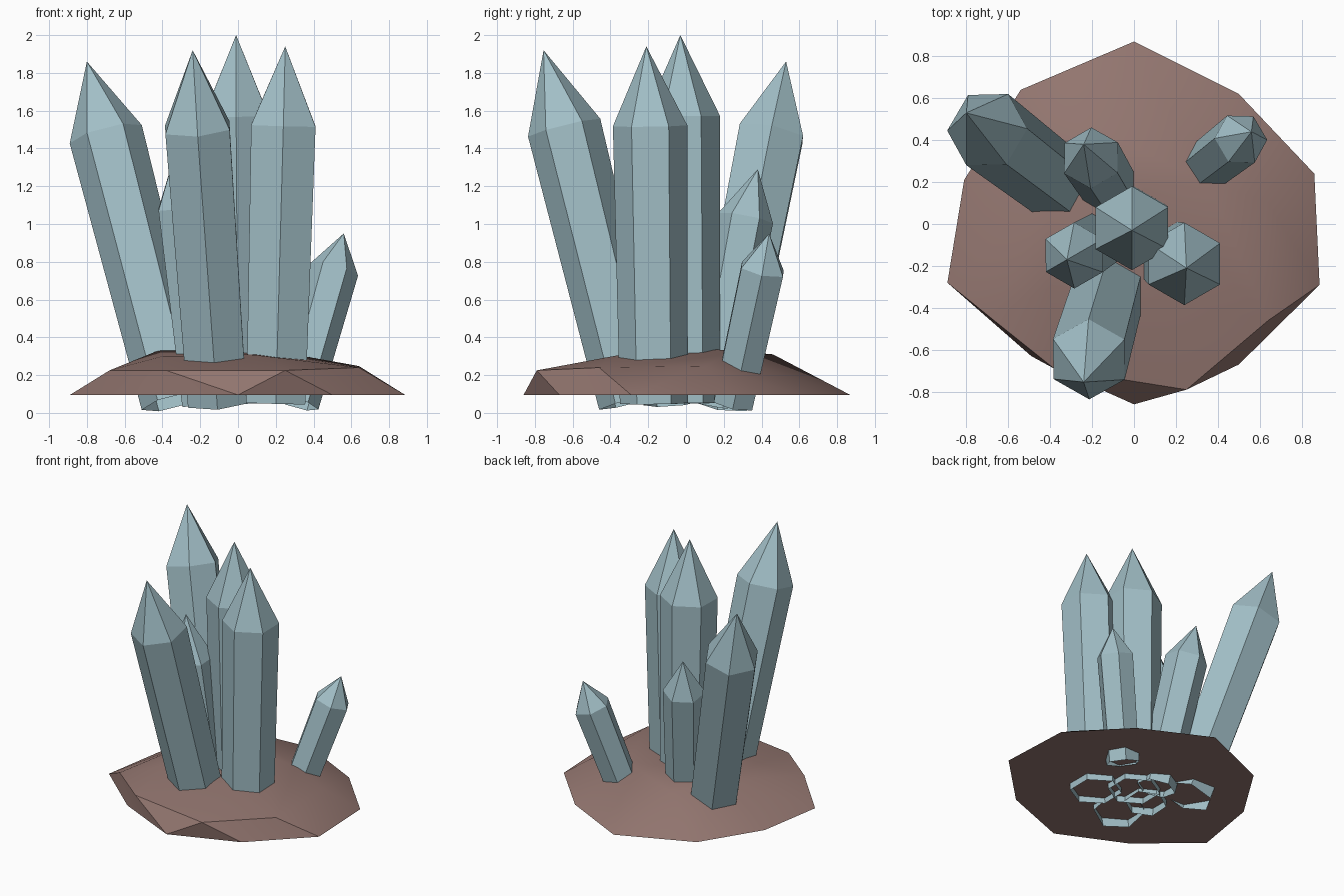
import bpy, bmesh, math
from mathutils import Vector

if "Cube" in bpy.data.objects:
    bpy.data.objects.remove(bpy.data.objects["Cube"])


def material(name, rgb):
    m = bpy.data.materials.new(name)
    m.use_nodes = True
    m.diffuse_color = (*rgb, 1)
    bsdf = m.node_tree.nodes["Principled BSDF"]
    bsdf.inputs["Base Color"].default_value = (*rgb, 1)
    bsdf.inputs["Roughness"].default_value = 0.7
    return m


crystal_blue = material("pale blue crystal", (0.36, 0.52, 0.57))
rock_brown = material("brown rock", (0.29, 0.18, 0.16))


def add_object(name, bm, mat):
    mesh = bpy.data.meshes.new(name)
    bm.to_mesh(mesh)
    bm.free()
    mesh.materials.append(mat)
    ob = bpy.data.objects.new(name, mesh)
    bpy.context.collection.objects.link(ob)
    return ob


def crystal(name, base, shoulder, tip, r_base, r_top, turn):
    """Six-sided shaft, open underneath, closed by a pointed cap."""
    base, shoulder, tip = Vector(base), Vector(shoulder), Vector(tip)
    tilt = Vector((0, 0, 1)).rotation_difference(shoulder - base)
    bm = bmesh.new()

    def ring(centre, r):
        angles = [math.radians(turn + 60 * i) for i in range(6)]
        return [bm.verts.new(centre + tilt @ Vector((r * math.cos(a), r * math.sin(a), 0)))
                for a in angles]

    low, high = ring(base, r_base), ring(shoulder, r_top)
    apex = bm.verts.new(tip)
    for i in range(6):
        j = (i + 1) % 6
        bm.faces.new((low[i], low[j], high[j], high[i]))
        bm.faces.new((high[i], high[j], apex))
    add_object(name, bm, crystal_blue)


# Crystal cluster
crystal("centre_crystal", (0, 0, .05), (-.01, -.02, 1.57), (-.01, -.03, 2), .18, .2, 30)
crystal("left_crystal", (.2, -.17, .05), (.24, -.19, 1.52), (.25, -.21, 1.94), .18, .197, 30)
crystal("front_crystal", (-.11, -.285, .06), (-.215, -.645, 1.51), (-.24, -.754, 1.92), .18, .197, 30)
crystal("back_right_crystal", (-.335, .17, .06), (-.7, .45, 1.475), (-.8, .53, 1.86), .18, .197, 0)
crystal("back_crystal", (-.09, .13, .05), (-.205, .315, 1.03), (-.24, .38, 1.29), .135, .148, 30)
crystal("right_crystal", (-.17, -.08, .05), (-.285, -.15, 1.09), (-.32, -.17, 1.42), .145, .158, 30)
crystal("small_left_crystal", (.31, .25, .05), (.51, .405, .76), (.56, .44, .95), .12, .13, 0)

# Rock base: faceted mound with a flat underside
rim = [(0, .87), (.5, .62), (.86, .24), (.885, -.29), (.5, -.67),
       (0, -.86), (-.49, -.63), (-.89, -.28), (-.81, .21), (-.54, .64)]
mound = [(.25, -.79, .225), (.64, -.46, .24), (-.38, -.69, .225), (-.68, -.45, .225),
         (.1, -.36, .305), (-.4, -.3, .3), (-.41, .12, .335), (.05, .17, .335),
         (-.2, .46, .31), (.35, .2, .3), (.64, .1, .248)]
bm = bmesh.new()
for x, y in rim:
    bm.verts.new((x, y, .095))
for p in mound:
    bm.verts.new(p)
bmesh.ops.convex_hull(bm, input=bm.verts[:])
bmesh.ops.dissolve_limit(bm, angle_limit=math.radians(1), verts=bm.verts[:], edges=bm.edges[:])
bmesh.ops.recalc_face_normals(bm, faces=bm.faces[:])
rock = add_object("rock_base", bm, rock_brown)

bpy.ops.object.select_all(action="DESELECT")
rock.select_set(True)
bpy.context.view_layer.objects.active = rock
bpy.ops.object.shade_smooth_by_angle(angle=math.radians(30))
